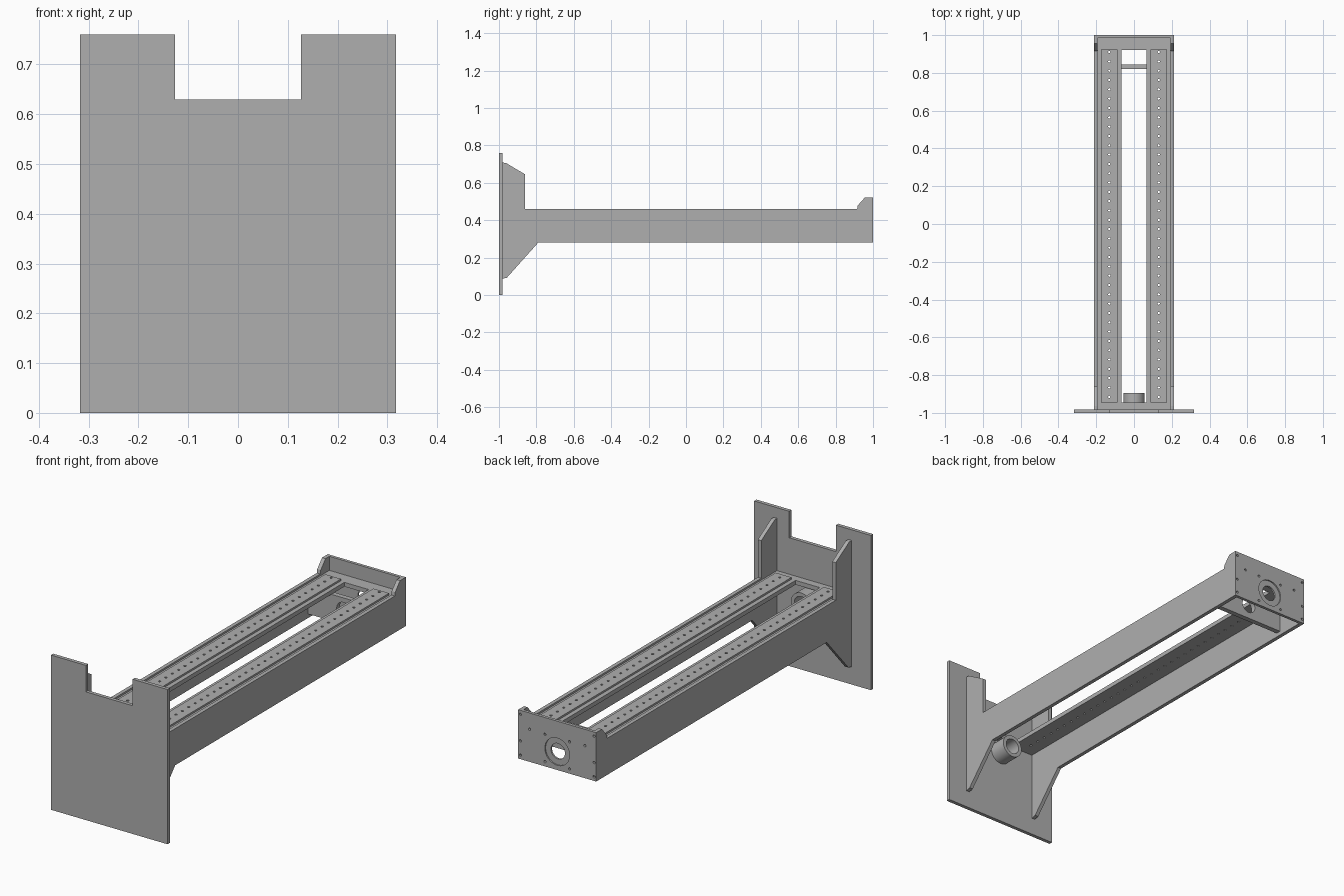
import bpy, bmesh, math
from mathutils import Matrix, Vector

cube = bpy.data.objects.get("Cube")
if cube:
    bpy.data.objects.remove(cube, do_unlink=True)

steel = bpy.data.materials.new("steel_grey")
steel.use_nodes = True
GREY = (0.43, 0.43, 0.43, 1)
steel.diffuse_color = GREY
steel.node_tree.nodes["Principled BSDF"].inputs["Base Color"].default_value = GREY


def finish(name, bm):
    bmesh.ops.recalc_face_normals(bm, faces=bm.faces)
    mesh = bpy.data.meshes.new(name)
    bm.to_mesh(mesh)
    bm.free()
    mesh.materials.append(steel)
    ob = bpy.data.objects.new(name, mesh)
    bpy.context.collection.objects.link(ob)
    return ob


def extrude(name, points, direction):
    """Closed outline pushed along a direction."""
    bm = bmesh.new()
    face = bm.faces.new([bm.verts.new(p) for p in points])
    moved = bmesh.ops.extrude_face_region(bm, geom=[face])["geom"]
    verts = [v for v in moved if isinstance(v, bmesh.types.BMVert)]
    bmesh.ops.translate(bm, verts=verts, vec=Vector(direction))
    return finish(name, bm)


def box(name, x0, x1, y0, y1, z0, z1):
    return extrude(name, [(x0, y0, z0), (x1, y0, z0), (x1, y1, z0), (x0, y1, z0)],
                   (0, 0, z1 - z0))


def cylinders(name, centres, radius, length, axis, sides):
    """One object holding a round bar at every centre."""
    bm = bmesh.new()
    turn = Matrix.Rotation(math.pi / 2, 4, "X") if axis == "Y" else Matrix()
    for c in centres:
        bmesh.ops.create_cone(bm, cap_ends=True, segments=sides, radius1=radius,
                              radius2=radius, depth=length,
                              matrix=Matrix.Translation(c) @ turn)
    return finish(name, bm)


def cut(ob, cutter):
    mod = ob.modifiers.new("holes", "BOOLEAN")
    mod.solver = "EXACT"
    mod.object = cutter
    bpy.context.view_layer.update()
    graph = bpy.context.evaluated_depsgraph_get()
    result = bpy.data.meshes.new_from_object(ob.evaluated_get(graph))
    ob.modifiers.clear()
    ob.data = result


def discard(*cutters):
    for c in cutters:
        bpy.data.objects.remove(c, do_unlink=True)


OUT, IN, SLOT = 0.212, 0.193, 0.066   # frame half widths
TOP, BASE, AXIS = 0.46, 0.28, 0.37    # beam heights, screw axis height

# Front mounting plate with a notch in its top edge
half = [(0.127, 0.63), (0.127, 0.76), (0.317, 0.76), (0.317, 0)]
outline = half + [(-x, z) for x, z in reversed(half)]
extrude("front_plate", [(x, -1, z) for x, z in outline], (0, 0.018, 0))

# Side plates with front gussets and rear ears
side = [(-0.982, 0.708), (-0.963, 0.706), (-0.86, 0.645), (-0.86, TOP),
        (0.915, TOP), (0.918, 0.478), (0.955, 0.52), (0.985, 0.52),
        (0.985, BASE), (-0.79, BASE), (-0.958, 0.092), (-0.982, 0.087)]
for s, label in ((1, "left"), (-1, "right")):
    extrude(label + "_side_plate", [(s * IN, y, z) for y, z in side],
            (s * (OUT - IN), 0, 0))

# Top deck with a long central slot
deck = box("top_deck", -IN, IN, -0.982, 0.985, 0.43, 0.451)
slot = box("slot_cutter", -SLOT, SLOT, -0.945, 0.92, 0.4, 0.5)
cut(deck, slot)

# Raised guide strips with a row of bolt holes
count, first, last = 38, -0.915, 0.91
spots = [(s * 0.131, first + i * (last - first) / (count - 1), 0.44)
         for s in (1, -1) for i in range(count)]
drill = cylinders("bolt_cutter", spots, 0.006, 0.1, "Z", 10)
cut(deck, drill)
for s, label in ((1, "left"), (-1, "right")):
    a, b = sorted((s * 0.088, s * 0.174))
    strip = box(label + "_guide_strip", a, b, -0.945, 0.925, 0.451, TOP)
    cut(strip, drill)
discard(slot, drill)

# Rear end plate with a stepped bore and bolt holes
end = box("rear_plate", -OUT, OUT, 0.985, 1, BASE, 0.52)
recess = cylinders("recess_cutter", [(0, 1, AXIS)], 0.067, 0.012, "Y", 48)
bore = cylinders("bore_cutter", [(0, 0.9, AXIS)], 0.038, 0.4, "Y", 40)
bolts = [(s * 0.067, 1, AXIS + t * 0.067) for s in (1, -1) for t in (1, -1)]
bolts += [(s * 0.2, 1, z) for s in (1, -1) for z in (0.3, 0.37, 0.5)]
bolts += [(s * 0.15, 1, 0.44) for s in (1, -1)]
bolt_cutter = cylinders("end_bolt_cutter", bolts, 0.006, 0.06, "Y", 12)
for c in (recess, bore, bolt_cutter):
    cut(end, c)

# Bearing cross plate under the deck
cross = box("bearing_cross_plate", -IN, IN, 0.82, 0.845, 0.3, 0.43)
cut(cross, bore)
discard(recess, bore, bolt_cutter)

# Hollow bearing sleeve behind the front plate
sleeve = cylinders("bearing_sleeve", [(0, -0.9385, AXIS)], 0.056, 0.087, "Y", 48)
hollow = cylinders("sleeve_cutter", [(0, -0.9, AXIS)], 0.038, 0.14, "Y", 40)
cut(sleeve, hollow)
discard(hollow)

# Smooth the round surfaces only
bpy.ops.object.select_all(action="DESELECT")
for ob in (sleeve, end, cross):
    ob.select_set(True)
    bpy.context.view_layer.objects.active = ob
bpy.ops.object.shade_smooth_by_angle(angle=math.radians(30))
